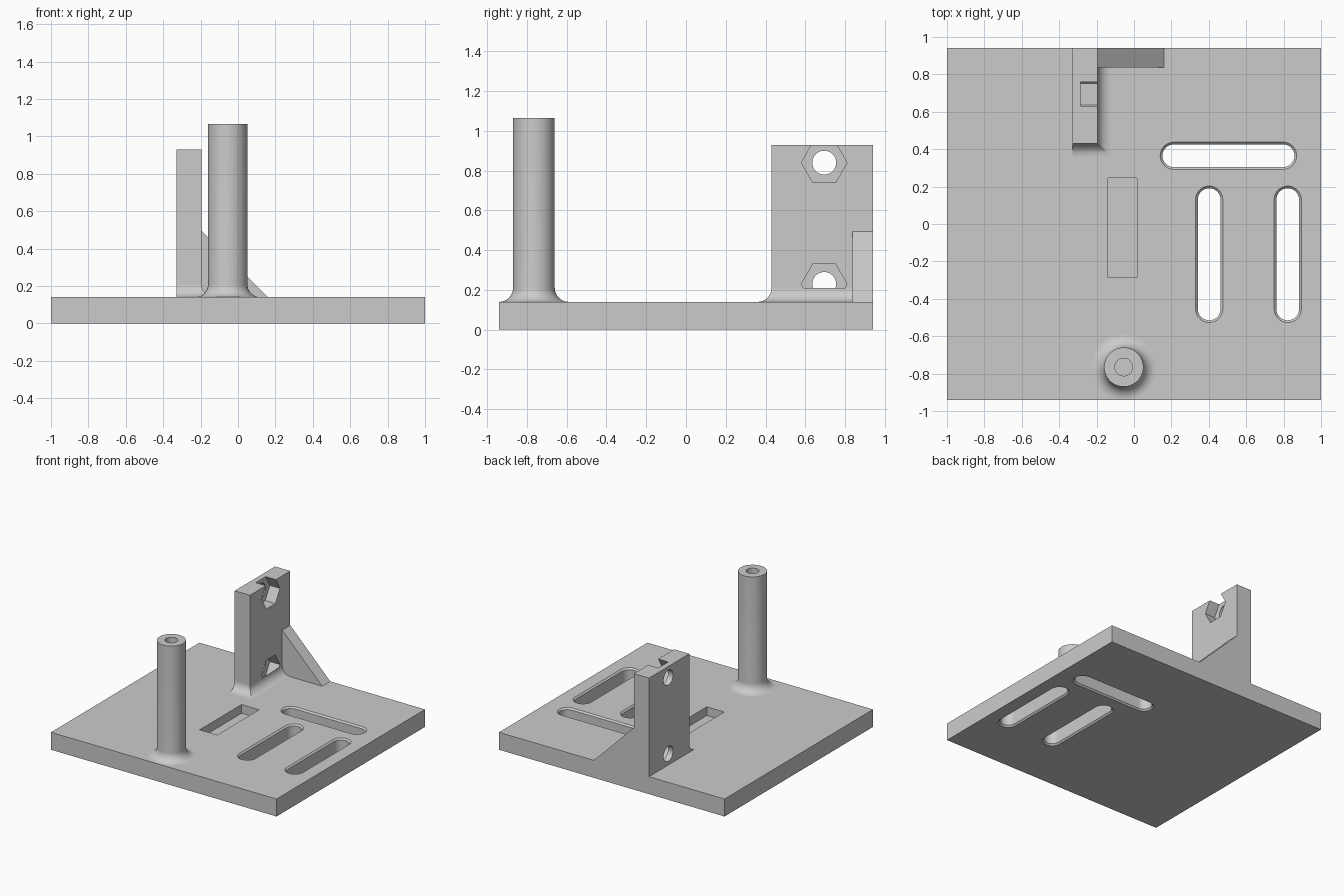
import bpy, bmesh
from math import sin, cos, pi, radians
from mathutils import Vector, Matrix

cube = bpy.data.objects.get("Cube")
if cube:
    bpy.data.objects.remove(cube, do_unlink=True)

grey = bpy.data.materials.new("plain grey")
grey.use_nodes = True
colour = (0.6, 0.6, 0.6, 1)
grey.diffuse_color = colour
grey.node_tree.nodes["Principled BSDF"].inputs["Base Color"].default_value = colour

TOP = 0.14      # plate thickness
FILLET = 0.07   # radius where uprights meet the plate


def make(name, bm):
    bmesh.ops.recalc_face_normals(bm, faces=bm.faces)
    mesh = bpy.data.meshes.new(name)
    bm.to_mesh(mesh)
    bm.free()
    mesh.materials.append(grey)
    ob = bpy.data.objects.new(name, mesh)
    bpy.context.collection.objects.link(ob)
    return ob


def loft(name, rings, caps=True):
    """Skin a list of closed rings, each a list of points."""
    bm = bmesh.new()
    rows = [[bm.verts.new(p) for p in ring] for ring in rings]
    for a, b in zip(rows, rows[1:]):
        for i in range(len(a)):
            j = (i + 1) % len(a)
            bm.faces.new((a[i], a[j], b[j], b[i]))
    if caps:
        bm.faces.new(rows[0])
        bm.faces.new(rows[-1])
    return make(name, bm)


def box(name, lo, hi):
    bm = bmesh.new()
    bmesh.ops.create_cube(bm, size=1)
    lo, hi = Vector(lo), Vector(hi)
    for v in bm.verts:
        v.co = (lo + hi) / 2 + v.co * (hi - lo)
    return make(name, bm)


def activate(ob):
    bpy.ops.object.select_all(action='DESELECT')
    ob.select_set(True)
    bpy.context.view_layer.objects.active = ob


def cut(ob, cutters):
    for cutter in cutters:
        mod = ob.modifiers.new("cut", 'BOOLEAN')
        mod.operation = 'DIFFERENCE'
        mod.solver = 'EXACT'
        mod.object = cutter
        activate(ob)
        bpy.ops.object.modifier_apply(modifier=mod.name)
        bpy.data.objects.remove(cutter, do_unlink=True)


def slot_cutter(x, y, half, along_x):
    """Rounded slot, chamfered where it meets both plate faces."""
    c = 0.012
    rings = []
    for z, r in ((-c, 0.085), (c, 0.061), (TOP - c, 0.061), (TOP + c, 0.085)):
        ring = []
        for end in (1, -1):
            for k in range(17):
                a = pi * k / 16 - pi / 2
                u, v = end * (half + r * cos(a)), end * r * sin(a)
                ring.append((x + u, y + v, z) if along_x else (x - v, y + u, z))
        rings.append(ring)
    return loft("slot_cutter", rings)


def prism_x(x0, x1, y, z, r, sides):
    """Prism lying along x, with a corner pointing to +y."""
    angles = [2 * pi * k / sides for k in range(sides)]
    return loft("hole_cutter", [[(x, y + r * cos(a), z + r * sin(a)) for a in angles]
                                for x in (x0, x1)])


# Base plate with three slots and a shallow pocket
plate = box("base_plate", (-1, -0.94, 0), (1, 0.94, TOP))
cut(plate, [
    slot_cutter(0.505, 0.365, 0.292, True),
    slot_cutter(0.402, -0.162, 0.292, False),
    slot_cutter(0.822, -0.162, 0.292, False),
    box("pocket_cutter", (-0.14, -0.285, 0.07), (0.015, 0.245, 0.2)),
])

# Upright wall with bolt holes and hexagonal nut pockets
wall = box("upright_wall", (-0.33, 0.43, 0.13), (-0.195, 0.94, 0.93))
for z in (0.84, 0.23):
    cut(wall, [prism_x(-0.4, -0.1, 0.695, z, 0.06, 40),
               prism_x(-0.285, -0.1, 0.695, z, 0.115, 6)])

# Concave fillet section: distance outward and height
arc = [(FILLET * (1 - cos(t)), TOP + FILLET * (1 - sin(t)))
       for t in (pi / 2 * k / 10 for k in range(11))]

# Fillet round the wall foot, mitred at the corner
section = arc + [(FILLET, 0.12), (0, 0.12)]
loft("wall_fillet", [
    [(-0.33, 0.43 - d, z) for d, z in section],
    [(-0.195 + d, 0.43 - d, z) for d, z in section],
    [(-0.195 + d, 0.85, z) for d, z in section],
])

# Triangular rib bracing the wall
triangle = ((-0.195, TOP), (0.16, TOP), (-0.195, 0.495))
loft("brace_rib", [[(x, y, z) for x, z in triangle] for y in (0.838, 0.94)])

# Round post with a blind bore and flared foot
profile = [(0, 0.75), (0.047, 0.75), (0.047, 1.065), (0.105, 1.065)]
profile += [(0.105 + d, z) for d, z in arc] + [(0.12, 0.1), (0, 0.1)]
bm = bmesh.new()
verts = [bm.verts.new((r, 0, z)) for r, z in profile]
edges = [bm.edges.new(pair) for pair in zip(verts, verts[1:])]
bmesh.ops.spin(bm, geom=verts + edges, cent=(0, 0, 0), axis=(0, 0, 1),
               angle=2 * pi, steps=64, use_duplicate=False)
bmesh.ops.remove_doubles(bm, verts=bm.verts, dist=0.0002)
bmesh.ops.transform(bm, matrix=Matrix.Translation((-0.055, -0.765, 0)), verts=bm.verts)
make("post", bm)

# Smooth the curved faces, keep hard edges crisp
for ob in list(bpy.context.collection.objects):
    if ob.type == 'MESH' and ob.data.materials and ob.data.materials[0] == grey:
        activate(ob)
        bpy.ops.object.shade_smooth_by_angle(angle=radians(30))
